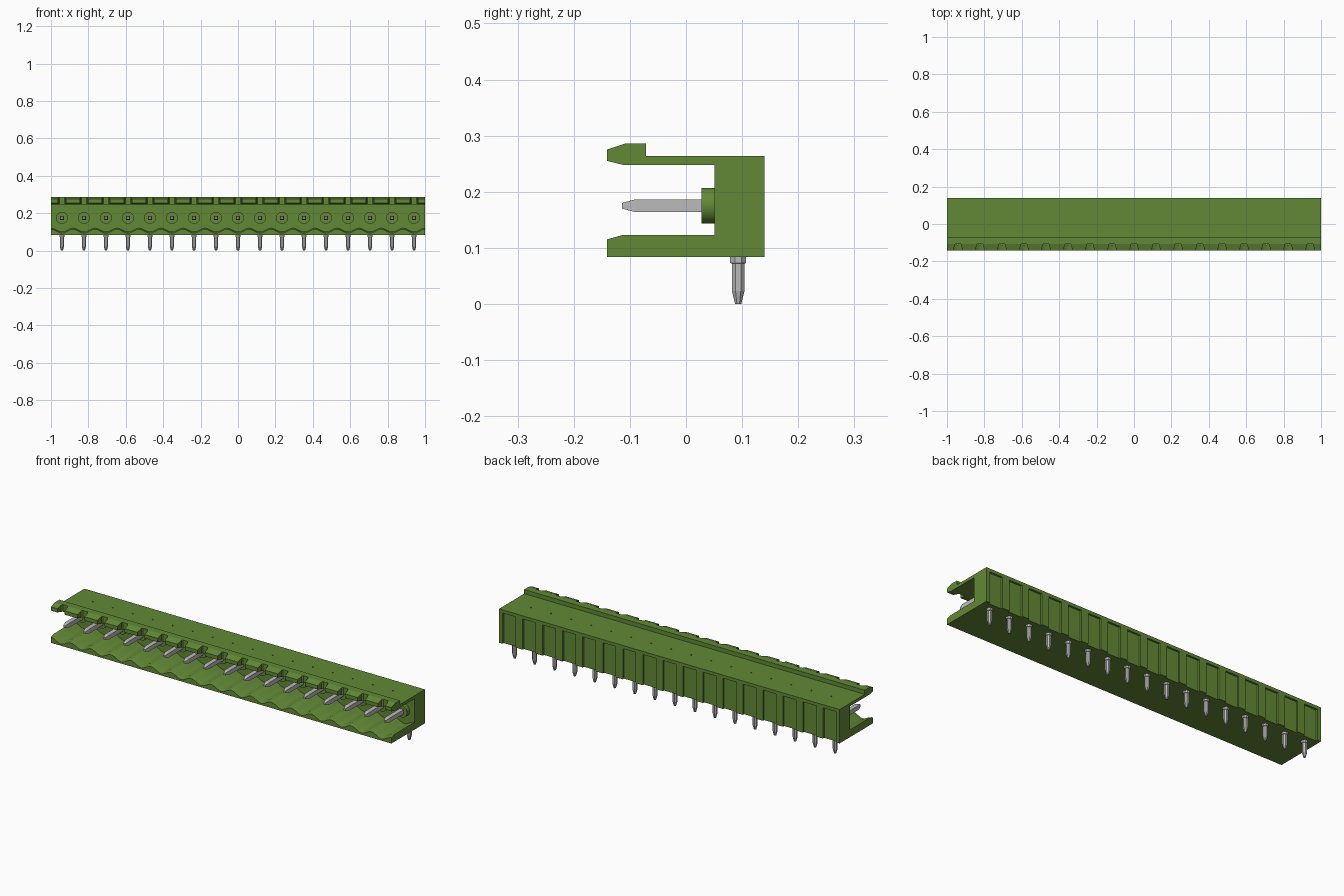
import bpy, bmesh, math
from mathutils import Vector, Matrix

cube = bpy.data.objects.get("Cube")
if cube:
    bpy.data.objects.remove(cube, do_unlink=True)

COUNT = 17
PITCH = 2 / COUNT
PIN_X = [-1 + PITCH * (i + 0.5) for i in range(COUNT)]


def material(name, rgb, rough):
    m = bpy.data.materials.new(name)
    m.use_nodes = True
    m.diffuse_color = (*rgb, 1)
    bsdf = m.node_tree.nodes["Principled BSDF"]
    bsdf.inputs["Base Color"].default_value = (*rgb, 1)
    bsdf.inputs["Roughness"].default_value = rough
    return m


GREEN = material("green plastic", (0.122, 0.25, 0.037), 0.5)
GREY = material("grey metal", (0.5, 0.5, 0.5), 0.4)


def finish(bm, name, mat, smooth=False):
    bmesh.ops.recalc_face_normals(bm, faces=bm.faces)
    mesh = bpy.data.meshes.new(name)
    bm.to_mesh(mesh)
    bm.free()
    mesh.materials.append(mat)
    obj = bpy.data.objects.new(name, mesh)
    bpy.context.collection.objects.link(obj)
    if smooth:
        bpy.ops.object.select_all(action='DESELECT')
        obj.select_set(True)
        bpy.context.view_layer.objects.active = obj
        bpy.ops.object.shade_smooth_by_angle(angle=math.radians(35))
    return obj


def prism(bm, points, offset):
    """Extrude a closed loop of 3D points by an offset."""
    face = bm.faces.new([bm.verts.new(p) for p in points])
    new = bmesh.ops.extrude_face_region(bm, geom=[face])["geom"]
    verts = [v for v in new if isinstance(v, bmesh.types.BMVert)]
    bmesh.ops.translate(bm, verts=verts, vec=Vector(offset))


def lathe(bm, rings, sides, matrix):
    """Stack (radius, height) rings along local z into a closed solid."""
    loops = []
    for r, h in rings:
        loops.append([bm.verts.new(matrix @ Vector((
            r * math.cos((k + 0.5) * math.tau / sides),
            r * math.sin((k + 0.5) * math.tau / sides), h)))
            for k in range(sides)])
    for a, b in zip(loops, loops[1:]):
        for k in range(sides):
            n = (k + 1) % sides
            bm.faces.new((a[k], a[n], b[n], b[k]))
    bm.faces.new(loops[0][::-1])
    bm.faces.new(loops[-1])


# Housing: rear wall with the upper arm and its raised front lip
profile = [(0.14, 0.084), (0.14, 0.264), (-0.071, 0.264), (-0.071, 0.286),
           (-0.108, 0.286), (-0.141, 0.275), (-0.141, 0.255),
           (-0.113, 0.248), (0.051, 0.248), (0.051, 0.084)]
bm = bmesh.new()
prism(bm, [(-1, y, z) for y, z in profile], (2, 0, 0))
housing = finish(bm, "housing", GREEN)

# Cutters: rear panel recesses, lip notches and small top holes
bm = bmesh.new()
for i, x in enumerate(PIN_X):
    prism(bm, [(x - 0.038, 0.13, 0.07), (x + 0.038, 0.13, 0.07),
               (x + 0.038, 0.16, 0.07), (x - 0.038, 0.16, 0.07)],
          (0, 0, 0.177))
    prism(bm, [(x - 0.023, -0.16, 0.23), (x + 0.023, -0.16, 0.23),
               (x + 0.019, -0.112, 0.23), (x + 0.013, -0.106, 0.23),
               (x - 0.013, -0.106, 0.23), (x - 0.019, -0.112, 0.23)],
          (0, 0, 0.08))
    if i < COUNT - 1:
        lathe(bm, [(0.004, 0.256), (0.004, 0.28)], 8,
              Matrix.Translation((x + PITCH / 2, 0.04, 0)))
cutter = finish(bm, "housing_cutter", GREEN)
cutter.hide_render = True
mod = housing.modifiers.new("recesses", 'BOOLEAN')
mod.operation = 'DIFFERENCE'
mod.solver = 'EXACT'
mod.object = cutter
bpy.ops.object.select_all(action='DESELECT')
housing.select_set(True)
bpy.context.view_layer.objects.active = housing
bpy.ops.object.modifier_apply(modifier=mod.name)
bpy.data.objects.remove(cutter, do_unlink=True)

# Lower arm: scalloped top, one trough under each contact
bm = bmesh.new()
STEPS = 10
rows = []
for i in range(COUNT * STEPS + 1):
    x = -1 + i * PITCH / STEPS
    top = 0.112 + 0.011 * math.cos(math.tau * i / STEPS)
    section = [(-0.141, 0.084), (-0.141, top - 0.008), (-0.113, top),
               (0.051, top), (0.051, 0.084)]
    rows.append([bm.verts.new((x, y, z)) for y, z in section])
for a, b in zip(rows, rows[1:]):
    for k in range(5):
        n = (k + 1) % 5
        bm.faces.new((a[k], a[n], b[n], b[k]))
bm.faces.new(rows[0])
bm.faces.new(rows[-1])
finish(bm, "lower_arm", GREEN, True)

# Round collars at the root of each contact
bm = bmesh.new()
for x in PIN_X:
    lathe(bm, [(0.032, -0.028), (0.032, -0.054)], 32,
          Matrix.Translation((x, 0, 0.175)) @ Matrix.Rotation(math.pi / 2, 4, 'X'))
finish(bm, "contact_collars", GREEN, True)

# Contacts: square blades with tapered tips pointing forward
bm = bmesh.new()
s = math.sqrt(2)
for x in PIN_X:
    lathe(bm, [(0.0115 * s, -0.054), (0.0115 * s, 0.09), (0.005 * s, 0.114)], 4,
          Matrix.Translation((x, 0, 0.175)) @ Matrix.Rotation(math.pi / 2, 4, 'X'))
finish(bm, "contact_blades", GREY)

# Solder pins: eight-sided with a tapered tip and a small shoulder
bm = bmesh.new()
for x in PIN_X:
    place = Matrix.Translation((x, 0.093, 0))
    lathe(bm, [(0.006, 0), (0.0122, 0.023), (0.0122, 0.072),
               (0.0155, 0.073), (0.0155, 0.088)], 8, place)
finish(bm, "solder_pins", GREY)
